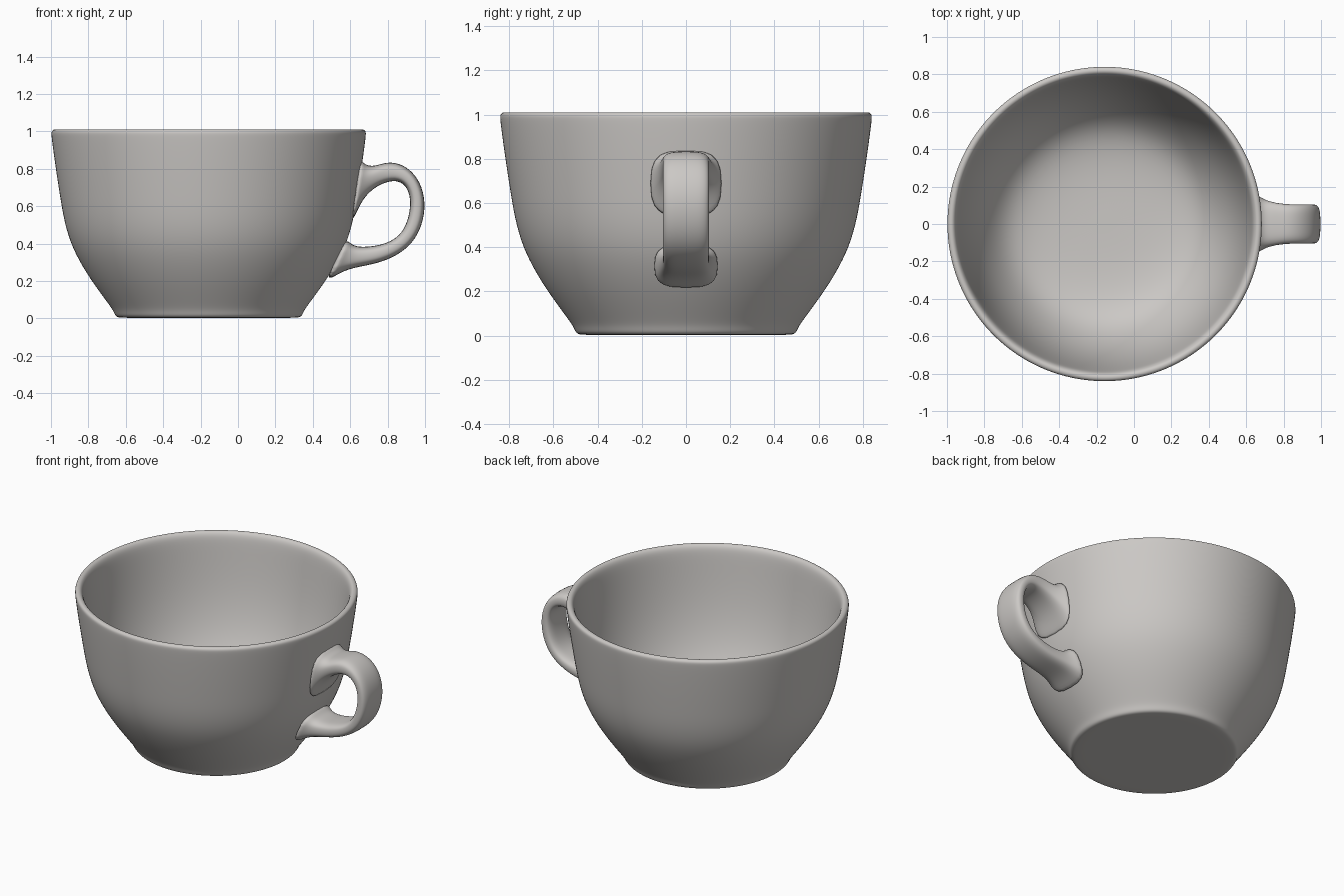
import bpy, bmesh, math

if "Cube" in bpy.data.objects:
    bpy.data.objects.remove(bpy.data.objects["Cube"])

CX = -0.157  # bowl axis

mat = bpy.data.materials.new("warm grey ceramic")
mat.diffuse_color = (0.60, 0.58, 0.56, 1)
mat.use_nodes = True
mat.node_tree.nodes["Principled BSDF"].inputs["Base Color"].default_value = mat.diffuse_color


def loft(name, rings, close_ends):
    """Skin a list of closed rings; fan-cap both ends to their centre or leave as n-gons."""
    bm = bmesh.new()
    loops = [[bm.verts.new(p) for p in ring] for ring in rings]
    n = len(loops[0])
    for a, b in zip(loops, loops[1:]):
        for i in range(n):
            j = (i + 1) % n
            bm.faces.new((a[i], a[j], b[j], b[i]))
    for ring in (loops[0], loops[-1]):
        if close_ends == "fan":
            c = bm.verts.new(sum((v.co for v in ring[1:]), ring[0].co.copy()) / n)
            for i in range(n):
                bm.faces.new((ring[i], ring[(i + 1) % n], c))
        else:
            bm.faces.new(ring)
    bmesh.ops.recalc_face_normals(bm, faces=bm.faces)
    for f in bm.faces:
        f.smooth = True
    me = bpy.data.meshes.new(name)
    bm.to_mesh(me)
    bm.free()
    me.materials.append(mat)
    ob = bpy.data.objects.new(name, me)
    bpy.context.collection.objects.link(ob)
    sub = ob.modifiers.new("smooth", 'SUBSURF')
    sub.levels = sub.render_levels = 2
    return ob


# Bowl: revolved profile (radius, height), underside -> outside -> rim -> inside floor
profile = [(0.2, 0.003), (0.46, 0.003), (0.49, 0.006), (0.502, 0.02), (0.512, 0.045),
           (0.545, 0.09), (0.63, 0.205), (0.70, 0.32), (0.745, 0.42), (0.775, 0.53),
           (0.795, 0.65), (0.815, 0.78), (0.832, 0.90), (0.842, 0.98), (0.842, 1.0),
           (0.83, 1.011), (0.812, 1.011), (0.798, 0.995), (0.788, 0.96),
           (0.773, 0.82), (0.745, 0.62), (0.70, 0.44), (0.64, 0.30), (0.56, 0.18),
           (0.46, 0.11), (0.30, 0.08), (0.12, 0.075)]
N = 64
loft("bowl", [[(CX + r * math.cos(2 * math.pi * i / N), r * math.sin(2 * math.pi * i / N), z)
               for i in range(N)] for r, z in profile], "fan")

# Handle: cross-sections given as outer point, inner point (x, z) and half width
sections = [(.645, .87, .60, .50, .18), (.677, .82, .632, .56, .155), (.73, .813, .67, .645, .127),
            (.80, .840, .74, .71, .110), (.88, .826, .83, .742, .105), (.952, .768, .89, .722, .105),
            (.993, .68, .921, .66, .105), (1.002, .58, .921, .58, .105), (.976, .47, .897, .49, .105),
            (.915, .38, .85, .43, .105), (.82, .32, .78, .397, .105), (.72, .288, .70, .383, .105),
            (.60, .268, .63, .383, .115), (.53, .235, .60, .405, .135), (.46, .19, .565, .43, .165)]


def power(v, e):
    return math.copysign(abs(v) ** e, v)


M = 20
rings = []
for ox, oz, ix, iz, w in sections:
    ring = []
    for k in range(M):
        a = 2 * math.pi * k / M
        t = 0.5 + 0.5 * power(math.cos(a), 0.7)
        ring.append((ix + (ox - ix) * t, w * power(math.sin(a), 0.6), iz + (oz - iz) * t))
    rings.append(ring)
loft("handle", rings, "ngon")
